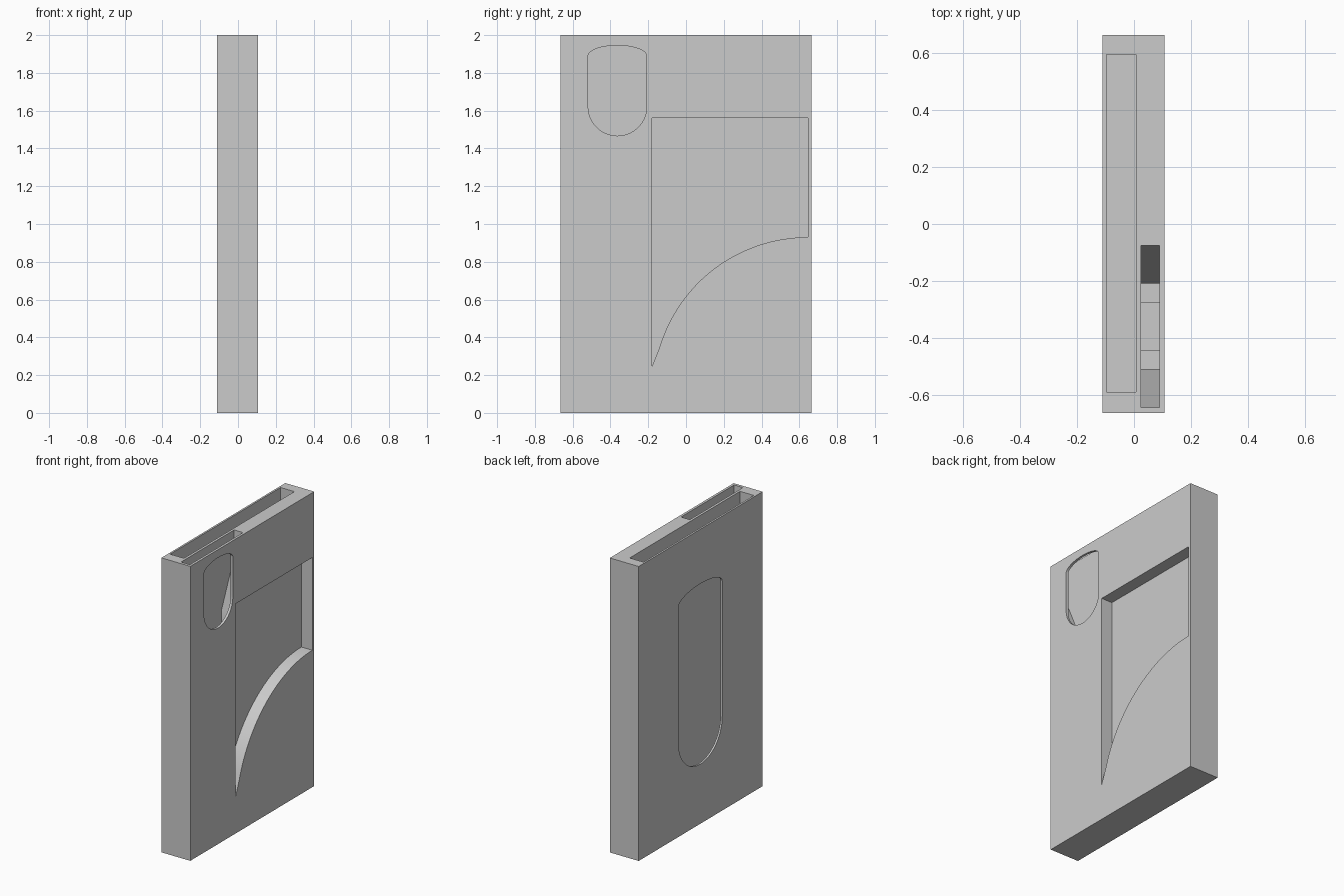
import bpy, bmesh
from math import cos, sin, radians

cube = bpy.data.objects.get("Cube")
if cube:
    bpy.data.objects.remove(cube, do_unlink=True)

grey = bpy.data.materials.new("plain grey")
grey.use_nodes = True
colour = (0.6, 0.6, 0.6, 1)
grey.diffuse_color = colour
grey.node_tree.nodes["Principled BSDF"].inputs["Base Color"].default_value = colour


def prism(name, outline, x0, x1):
    """Extrude a (y, z) outline from x0 to x1."""
    bm = bmesh.new()
    face = bm.faces.new([bm.verts.new((x0, y, z)) for y, z in outline])
    new = bmesh.ops.extrude_face_region(bm, geom=[face])["geom"]
    verts = [v for v in new if isinstance(v, bmesh.types.BMVert)]
    bmesh.ops.translate(bm, verts=verts, vec=(x1 - x0, 0, 0))
    bmesh.ops.recalc_face_normals(bm, faces=bm.faces)
    mesh = bpy.data.meshes.new(name)
    bm.to_mesh(mesh)
    bm.free()
    mesh.materials.append(grey)
    obj = bpy.data.objects.new(name, mesh)
    bpy.context.collection.objects.link(obj)
    return obj


def rect(y0, y1, z0, z1):
    return [(y0, z0), (y1, z0), (y1, z1), (y0, z1)]


def arc(cy, cz, ry, rz, start, end, steps):
    angles = [radians(start + (end - start) * i / steps) for i in range(steps + 1)]
    return [(cy + ry * cos(a), cz + rz * sin(a)) for a in angles]


def thumb_window(cy, radius, bottom, shoulder, rise):
    """Round-bottomed outline with a shallow arched top."""
    return (arc(cy, bottom + radius, radius, radius, 180, 360, 32)
            + arc(cy, shoulder, radius, rise, 0, 180, 32))


# Solid slab
body = prism("holder_body", rect(-0.665, 0.665, 0, 2), -0.11, 0.107)

# Key slot: wide mouth, tapered shoulders, ledge and narrow blade channel
key_half = [(0.285, 2.1), (0.285, 1.82), (0.15, 1.51), (0.15, 1.3),
            (0.083, 1.3), (0.083, 0.6)]
key_mid = -0.36
key_outline = ([(key_mid + w, z) for w, z in key_half]
               + [(key_mid - w, z) for w, z in reversed(key_half)])

# Curved-bottom recess on the left face
recess_outline = ([(-0.18, 0.245), (-0.18, 1.56), (0.645, 1.56)]
                  + arc(0.645, 0.11, 0.82, 0.82, 90, 163, 32))

cutters = [
    prism("card_slot", rect(-0.59, 0.595, 0.075, 2.1), -0.097, 0.007),
    prism("key_slot", key_outline, 0.024, 0.09),
    prism("side_recess", recess_outline, 0.025, 0.2),
    prism("key_window", thumb_window(key_mid - 0.003, 0.155, 1.467, 1.89, 0.055),
          0.088, 0.2),
    prism("card_window", thumb_window(0.003, 0.235, 0.405, 1.56, 0.07), -0.2, -0.09),
]

# Carve every opening out of the slab
bpy.context.view_layer.objects.active = body
for cutter in cutters:
    mod = body.modifiers.new(cutter.name, "BOOLEAN")
    mod.operation = "DIFFERENCE"
    mod.solver = "EXACT"
    mod.object = cutter
    bpy.ops.object.modifier_apply(modifier=mod.name)
    bpy.data.objects.remove(cutter, do_unlink=True)

# Smooth the curved cuts, keep the edges sharp
body.select_set(True)
bpy.ops.object.shade_smooth_by_angle(angle=radians(30))
